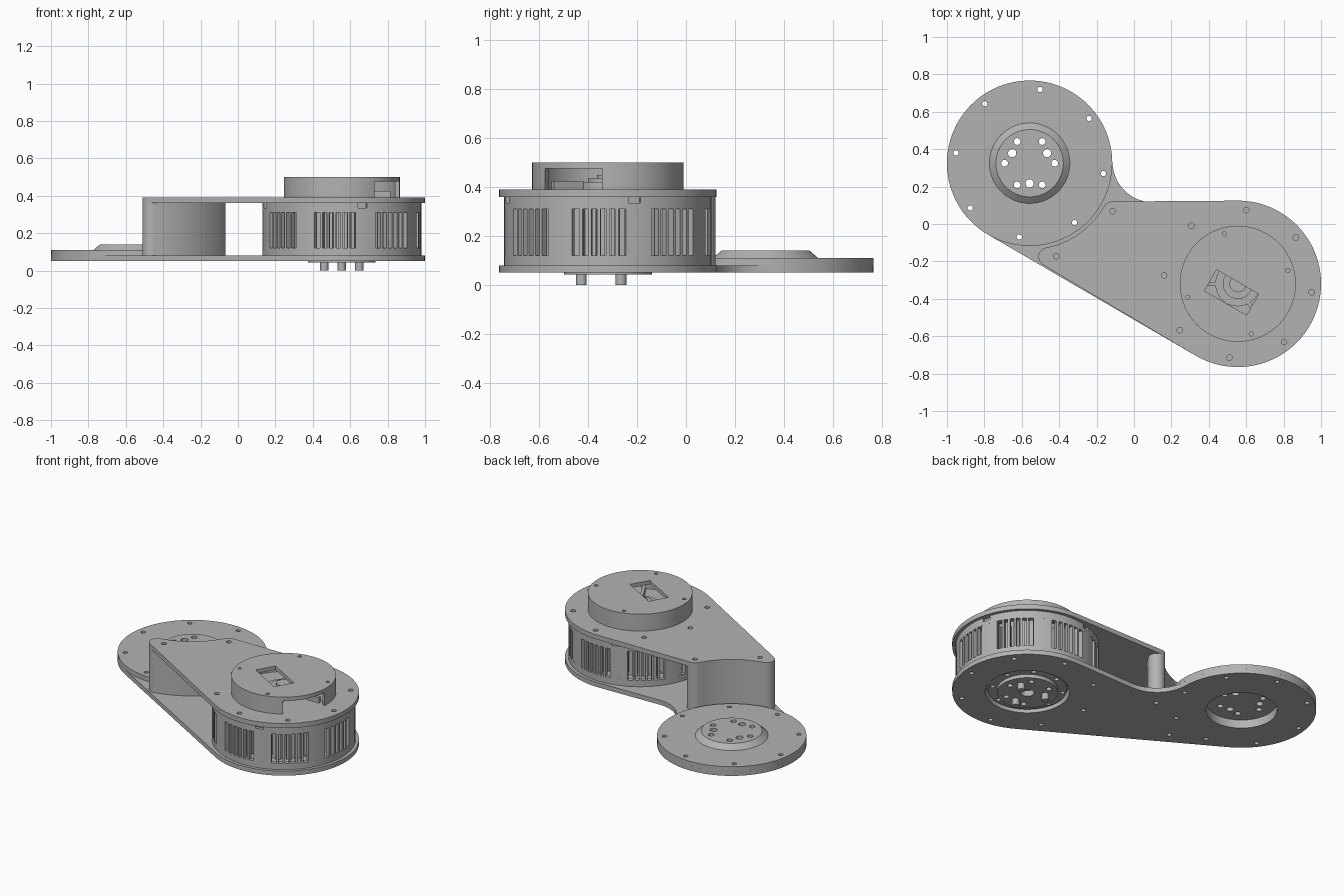
import bpy, bmesh, math
from mathutils import Matrix, Vector

if "Cube" in bpy.data.objects:
    bpy.data.objects.remove(bpy.data.objects["Cube"])

grey = bpy.data.materials.new("machined grey")
grey.use_nodes = True
GREY = (0.45, 0.45, 0.45, 1)
grey.diffuse_color = GREY
grey.node_tree.nodes["Principled BSDF"].inputs["Base Color"].default_value = GREY

A = Vector((-0.558, 0.325))   # output joint centre
B = Vector((0.555, -0.32))    # motor centre


def polar(c, r, deg):
    a = math.radians(deg)
    return Vector((c[0] + r * math.cos(a), c[1] + r * math.sin(a)))


def arc(c, r, a0, a1):
    n = max(2, int(abs(a1 - a0) / 4))
    return [polar(c, r, a0 + (a1 - a0) * i / n) for i in range(n + 1)]


def ring_points(c, r, count, start):
    return [polar(c, r, start + 360 / count * i) for i in range(count)]


def finish(name, bm):
    bmesh.ops.recalc_face_normals(bm, faces=bm.faces)
    me = bpy.data.meshes.new(name)
    bm.to_mesh(me)
    bm.free()
    ob = bpy.data.objects.new(name, me)
    bpy.context.collection.objects.link(ob)
    me.materials.append(grey)
    return ob


def add_prism(bm, pts, z0, z1):
    f = bm.faces.new([bm.verts.new((p[0], p[1], z0)) for p in pts])
    top = bmesh.ops.extrude_face_region(bm, geom=[f])["geom"]
    bmesh.ops.translate(bm, vec=(0, 0, z1 - z0),
                        verts=[v for v in top if isinstance(v, bmesh.types.BMVert)])


def add_sector(bm, c, r0, r1, a0, a1, z0, z1):
    add_prism(bm, arc(c, r0, a0, a1) + arc(c, r1, a1, a0), z0, z1)


def add_rods(bm, centres, r, z0, z1, n=20):
    for c in centres:
        add_prism(bm, [polar(c, r, 360 * i / n) for i in range(n)], z0, z1)


def add_box(bm, centre, size, deg):
    m = Matrix.Translation(centre) @ Matrix.Rotation(math.radians(deg), 4, "Z")
    bmesh.ops.create_cube(bm, size=1, matrix=m @ Matrix.Diagonal((*size, 1)))


def lathe(name, c, profile, closed=True):
    """Revolve an (r, z) profile around a vertical axis."""
    bm = bmesh.new()
    vs = [bm.verts.new((c[0] + r, c[1], z)) for r, z in profile]
    pairs = list(zip(vs, vs[1:])) + ([(vs[-1], vs[0])] if closed else [])
    es = [bm.edges.new(p) for p in pairs]
    bmesh.ops.spin(bm, geom=vs + es, cent=(*c, 0), axis=(0, 0, 1),
                   angle=math.tau, steps=96, use_duplicate=False)
    bmesh.ops.remove_doubles(bm, verts=bm.verts, dist=0.0002)
    return finish(name, bm)


def cut(ob, bm):
    tool = finish("cutter", bm)
    tool.hide_render = True
    mod = ob.modifiers.new("cut", "BOOLEAN")
    mod.operation, mod.solver, mod.object = "DIFFERENCE", "EXACT", tool
    bpy.context.view_layer.objects.active = ob
    bpy.ops.object.modifier_apply(modifier=mod.name)
    bpy.data.objects.remove(tool)


rim_a = ring_points(A, 0.398, 8, 37)
rim_b = ring_points(B, 0.397, 8, 38.5)
trio = (30, 150, 270)
tip_1, tip_2 = polar(A, 0.51, -79), polar(A, 0.51, -30)
wall_screws = [polar(A, 0.517, -74), polar(A, 0.513, -30)]

# Lower link plate
bm = bmesh.new()
add_prism(bm, arc(A, 0.442, 240, 0) + arc((0.105, 0.335), 0.22, 184, 270)
          + arc(B, 0.445, 90, -120), 0.05, 0.08)
lower_plate = finish("lower_plate", bm)
bm = bmesh.new()
add_rods(bm, rim_a + rim_b + wall_screws, 0.014, 0, 0.2)
add_rods(bm, [A], 0.21, 0, 0.2, 96)
add_rods(bm, [B], 0.25, 0, 0.2, 96)
cut(lower_plate, bm)

# Output flange with a hollow conical boss
flange = lathe("output_flange", A, [
    (0, 0.14), (0.18, 0.14), (0.215, 0.11), (0.442, 0.11), (0.442, 0.08),
    (0.21, 0.08), (0.21, 0.105), (0, 0.105)], False)
bm = bmesh.new()
add_rods(bm, rim_a, 0.014, 0, 0.2)
add_rods(bm, ring_points(A, 0.134, 6, 0), 0.018, 0, 0.2)
add_rods(bm, [polar(A, 0.108, a) for a in trio], 0.022, 0, 0.2)
cut(flange, bm)

# Curved spacer wall
bm = bmesh.new()
add_prism(bm, arc(A, 0.46, -79, -30) + arc(tip_2, 0.05, 150, -30)[1:]
          + arc(A, 0.56, -30, -79)[1:] + arc(tip_1, 0.05, -79, -259)[1:-1], 0.08, 0.36)
finish("spacer_wall", bm)

# Upper link plate
bm = bmesh.new()
add_prism(bm, arc(tip_1, 0.05, 240, 101) + arc(A, 0.46, -79, -30)[1:]
          + arc(tip_2, 0.05, 150, 92)[1:] + arc(B, 0.445, 92, -120), 0.36, 0.39)
upper_plate = finish("upper_plate", bm)
bm = bmesh.new()
add_rods(bm, rim_b + wall_screws, 0.015, 0.365, 0.5)
cut(upper_plate, bm)

# Vented motor housing: rims, posts and bars between the slots
bm = bmesh.new()
for k in range(8):
    mid = -5 + 45 * k
    add_sector(bm, B, 0.395, 0.425, mid + 15, mid + 30, 0.12, 0.31)
    for j in range(5):
        a = mid - 10 + 5 * j
        add_sector(bm, B, 0.395, 0.425, a - 0.9, a + 0.9, 0.12, 0.31)
finish("housing_bars", bm)
lathe("housing_base", B, [(0.25, 0.08), (0.425, 0.08), (0.425, 0.12),
                          (0.395, 0.12), (0.395, 0.1), (0.25, 0.1)])
rim = lathe("housing_rim", B, [(0.395, 0.31), (0.425, 0.31), (0.425, 0.36), (0.395, 0.36)])
bm = bmesh.new()
for a in range(15, 375, 90):
    add_box(bm, (*polar(B, 0.42, a), 0.35), (0.03, 0.05, 0.03), a)
cut(rim, bm)

# Stator inside the housing
bm = bmesh.new()
add_rods(bm, [B], 0.31, 0.1, 0.36, 64)
for k in range(36):
    add_sector(bm, B, 0.305, 0.375, 10 * k - 2.5, 10 * k + 2.5, 0.12, 0.32)
finish("stator", bm)

# Hollow top cap with a slanted top window and a side window
cap = lathe("top_cap", B, [(0, 0.5), (0.31, 0.5), (0.31, 0.39), (0.285, 0.39),
                           (0.285, 0.475), (0, 0.475)], False)
bm = bmesh.new()
add_rods(bm, ring_points(B, 0.277, 4, 15), 0.011, 0.485, 0.6)
add_box(bm, (0.522, -0.366, 0.5), (0.26, 0.13, 0.1), -30)
add_box(bm, (*polar(B, 0.31, -30), 0.43), (0.2, 0.27, 0.09), -30)
cut(cap, bm)

# Encoder stack and ribs under the cap
lathe("encoder", B, [(0, 0.45), (0.045, 0.45), (0.045, 0.435), (0.08, 0.435),
                     (0.08, 0.42), (0.12, 0.42), (0.12, 0.385), (0, 0.385)])
bm = bmesh.new()
for k in range(6):
    add_box(bm, (*polar(B, 0.19, 60 * k), 0.405), (0.14, 0.02, 0.04), 60 * k)
finish("encoder_ribs", bm)

# Recessed bearing ring, drive hub and drive pins underneath
bearing = lathe("bearing_ring", B, [(0.18, 0.065), (0.235, 0.065), (0.235, 0.1), (0.18, 0.1)])
bm = bmesh.new()
add_rods(bm, ring_points(B, 0.21, 8, 15), 0.014, 0, 0.085)
cut(bearing, bm)
hub = lathe("drive_hub", B, [(0, 0.042), (0.18, 0.042), (0.18, 0.1), (0, 0.1)], False)
bm = bmesh.new()
add_rods(bm, ring_points(B, 0.134, 6, 0), 0.017, 0, 0.08)
add_rods(bm, [B], 0.04, 0, 0.08, 32)
cut(hub, bm)
bm = bmesh.new()
add_rods(bm, [polar(B, 0.108, a) for a in trio], 0.022, 0, 0.05)
finish("drive_pins", bm)

# Smooth the round sides, keep the edges crisp
for ob in bpy.context.scene.objects:
    ob.select_set(ob.type == "MESH")
bpy.context.view_layer.objects.active = hub
bpy.ops.object.shade_smooth_by_angle(angle=math.radians(30))
